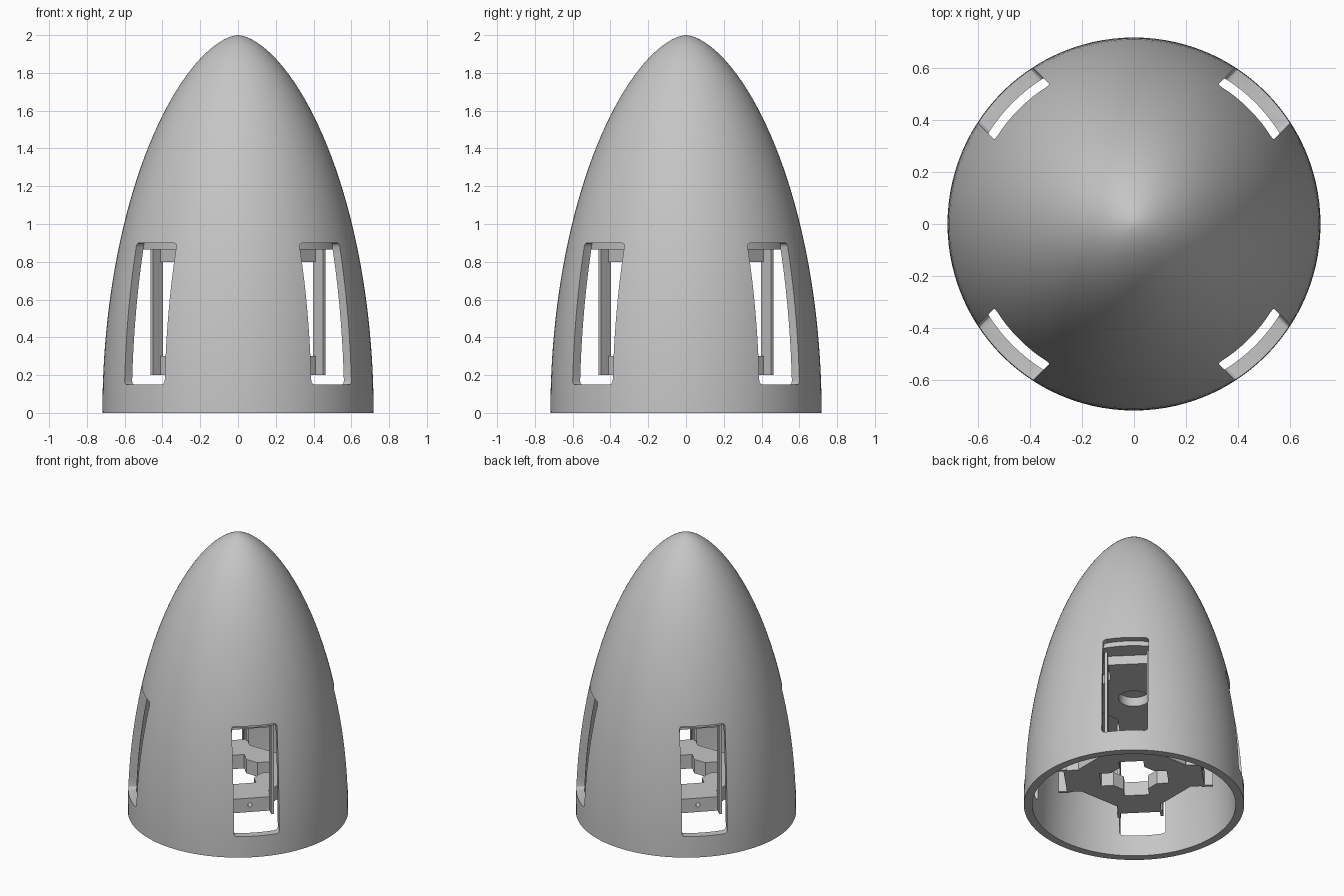
import bpy, bmesh, math
from mathutils import Matrix, Vector

cube = bpy.data.objects.get("Cube")
if cube:
    bpy.data.objects.remove(cube, do_unlink=True)

grey = bpy.data.materials.new("light_grey")
grey.use_nodes = True
grey.diffuse_color = (0.56, 0.56, 0.56, 1)
grey.node_tree.nodes["Principled BSDF"].inputs["Base Color"].default_value = (0.56, 0.56, 0.56, 1)
DIAGONALS = [math.radians(45 + 90 * i) for i in range(4)]


def finish(bm, name):
    bmesh.ops.recalc_face_normals(bm, faces=bm.faces)
    mesh = bpy.data.meshes.new(name)
    bm.to_mesh(mesh)
    bm.free()
    mesh.materials.append(grey)
    obj = bpy.data.objects.new(name, mesh)
    bpy.context.collection.objects.link(obj)
    return obj


def add_box(bm, angle, r, t, z, bevel=0):
    """Box spanning radial, tangential and height ranges at an angle."""
    size = Vector((r[1] - r[0], t[1] - t[0], z[1] - z[0]))
    mid = Vector((sum(r), sum(t), sum(z))) / 2
    verts = bmesh.ops.create_cube(bm, size=1)["verts"]
    bmesh.ops.scale(bm, vec=size, verts=verts)
    bmesh.ops.translate(bm, vec=mid, verts=verts)
    bmesh.ops.rotate(bm, matrix=Matrix.Rotation(angle, 3, "Z"), verts=verts)
    if bevel:
        ray = Vector((math.cos(angle), math.sin(angle), 0))
        edges = {e for v in verts for e in v.link_edges
                 if abs((e.verts[0].co - e.verts[1].co).normalized().dot(ray)) > 0.9}
        bmesh.ops.bevel(bm, geom=list(edges), offset=bevel, segments=3, affect="EDGES", profile=0.5)


def add_prism(bm, radius, z, sides):
    """Upright prism with a flat side facing each diagonal."""
    turn = Matrix.Rotation(math.pi / sides, 4, "Z")
    place = Matrix.Translation((0, 0, sum(z) / 2)) @ turn
    bmesh.ops.create_cone(bm, cap_ends=True, segments=sides, radius1=radius, radius2=radius,
                          depth=z[1] - z[0], matrix=place)


def boolean(obj, bm, operation="DIFFERENCE"):
    tool = finish(bm, "cutter")
    tool.hide_render = True
    mod = obj.modifiers.new("cut", "BOOLEAN")
    mod.operation = operation
    mod.solver = "EXACT"
    mod.use_self = True
    mod.object = tool
    bpy.context.view_layer.objects.active = obj
    bpy.ops.object.modifier_apply(modifier=mod.name)
    bpy.data.objects.remove(tool, do_unlink=True)


def smooth(obj):
    bpy.ops.object.select_all(action="DESELECT")
    obj.select_set(True)
    bpy.context.view_layer.objects.active = obj
    bpy.ops.object.shade_smooth_by_angle(angle=math.radians(30))


# Hollow nose shell, turned from a rounded profile
def profile(radius, height, steps=40):
    angles = [math.pi / 2 * i / steps for i in range(steps)]
    return [(radius * math.cos(a) ** 1.21, height * math.sin(a)) for a in angles] + [(0, height)]


bm = bmesh.new()
loop = profile(0.718, 2) + profile(0.663, 1.93)[::-1]
points = [bm.verts.new((r, 0, z)) for r, z in loop]
tip = len(points) // 2
edges = [bm.edges.new((points[i - 1], points[i])) for i in range(len(points)) if i != tip]
bmesh.ops.spin(bm, geom=points + edges, cent=(0, 0, 0), axis=(0, 0, 1),
               angle=math.tau, steps=112, use_merge=True)
bmesh.ops.remove_doubles(bm, verts=bm.verts, dist=0.0001)
shell = finish(bm, "nose_shell")

# Four tall openings on the diagonals
bm = bmesh.new()
for a in DIAGONALS:
    add_box(bm, a, (0.4, 1), (-0.15, 0.15), (0.15, 0.9), bevel=0.02)
boolean(shell, bm)
smooth(shell)

# Lower hub: octagonal plate with four arms and a cross-shaped hole
bm = bmesh.new()
add_prism(bm, 0.38, (0.2, 0.3), 8)
lower_hub = finish(bm, "lower_hub")
bm = bmesh.new()
for a in DIAGONALS:
    add_box(bm, a, (0.28, 0.45), (-0.14, 0.14), (0.2, 0.3))
boolean(lower_hub, bm, "UNION")
bm = bmesh.new()
add_prism(bm, 0.17, (0.1, 0.4), 8)
for a in DIAGONALS:
    add_box(bm, a, (0, 0.22), (-0.08, 0.08), (0.1, 0.4), bevel=0)
    # Pin hole in each arm end
    direction = Vector((math.cos(a), math.sin(a), 0))
    place = Matrix.Translation(direction * 0.45 + Vector((0, 0, 0.25)))
    bmesh.ops.create_cone(bm, cap_ends=True, segments=16, radius1=0.014, radius2=0.014, depth=0.12,
                          matrix=place @ direction.to_track_quat("Z", "Y").to_matrix().to_4x4())
boolean(lower_hub, bm)
smooth(lower_hub)

# Upper hub: narrower arms around a round socket
bm = bmesh.new()
add_prism(bm, 0.3, (0.8, 0.87), 8)
upper_hub = finish(bm, "upper_hub")
bm = bmesh.new()
for a in DIAGONALS:
    add_box(bm, a, (0.2, 0.45), (-0.13, 0.13), (0.8, 0.87))
boolean(upper_hub, bm, "UNION")
bm = bmesh.new()
add_prism(bm, 0.1, (0.7, 0.95), 32)
boolean(upper_hub, bm)
smooth(upper_hub)

# Bulkhead closing the space above the openings
bm = bmesh.new()
add_prism(bm, 0.578, (0.865, 0.92), 96)
smooth(finish(bm, "bulkhead"))

# Upright guide rails beside each opening
bm = bmesh.new()
for a in DIAGONALS:
    for side in (-1, 1):
        add_box(bm, a, (0.43, 0.505), sorted((side * 0.13, side * 0.15)), (0.2, 0.87))
finish(bm, "guide_rails")
